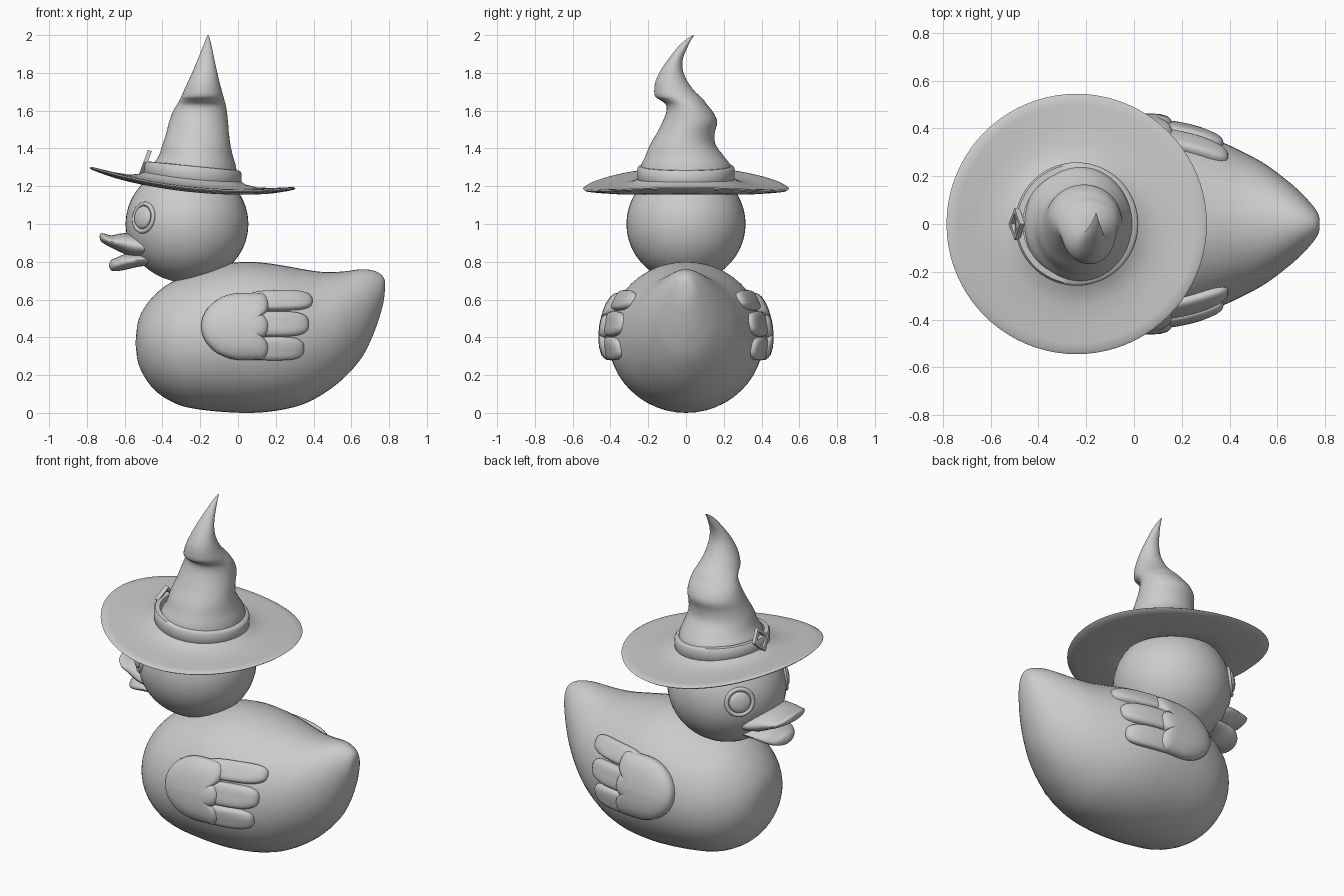
import bpy, bmesh
from math import sin, cos, pi, radians, copysign
from mathutils import Vector, Matrix
from mathutils.bvhtree import BVHTree

if "Cube" in bpy.data.objects:
    bpy.data.objects.remove(bpy.data.objects["Cube"])


def finish(name, bm, angle=40):
    bmesh.ops.recalc_face_normals(bm, faces=bm.faces)
    me = bpy.data.meshes.new(name)
    bm.to_mesh(me)
    bm.free()
    ob = bpy.data.objects.new(name, me)
    bpy.context.collection.objects.link(ob)
    bpy.ops.object.select_all(action='DESELECT')
    ob.select_set(True)
    bpy.context.view_layer.objects.active = ob
    bpy.ops.object.shade_smooth_by_angle(angle=radians(angle))
    return ob


def smooth_rows(rows, n=5):
    """Catmull-Rom interpolation through rows of numbers."""
    out = []
    for i in range(len(rows) - 1):
        p = [rows[max(i - 1, 0)], rows[i], rows[i + 1], rows[min(i + 2, len(rows) - 1)]]
        for k in range(n):
            t = k / n
            out.append([b + .5 * t * (c - a + t * (2*a - 5*b + 4*c - d + t * (3*(b - c) + d - a)))
                        for a, b, c, d in zip(*p)])
    return out + [list(rows[-1])]


def loft(name, rings, closed=False, angle=40):
    bm = bmesh.new()
    vs = [[bm.verts.new(p) for p in r] for r in rings]
    n = len(vs[0])
    pairs = list(zip(vs, vs[1:])) + ([(vs[-1], vs[0])] if closed else [])
    for a, b in pairs:
        for j in range(n):
            bm.faces.new((a[j], a[(j + 1) % n], b[(j + 1) % n], b[j]))
    if not closed:
        bm.faces.new(vs[0])
        bm.faces.new(vs[-1])
    return finish(name, bm, angle)


def loft_x(name, rows, n=48):
    """Rows of x, bottom z, top z, half width."""
    rings = []
    for x, lo, hi, w in smooth_rows(rows):
        w, h = max(w, .004), max((hi - lo) / 2, .004)
        rings.append([(x, w * cos(2*pi*j/n), max(0, (lo + hi) / 2 + h * sin(2*pi*j/n)))
                      for j in range(n)])
    return loft(name, rings)


def ellipsoid(name, matrix):
    bm = bmesh.new()
    bmesh.ops.create_uvsphere(bm, u_segments=48, v_segments=32, radius=1, matrix=matrix)
    return finish(name, bm)


# Body with upturned tail
body = loft_x("body", [
    (-.542, .36, .38, .01), (-.53, .27, .48, .11), (-.50, .20, .55, .19), (-.45, .13, .615, .26),
    (-.38, .075, .675, .32), (-.29, .035, .72, .365), (-.18, .015, .76, .395), (-.06, .004, .79, .41),
    (.05, 0, .80, .412), (.15, .005, .793, .405), (.25, .02, .778, .385), (.35, .048, .76, .35),
    (.45, .1, .746, .305), (.55, .175, .748, .25), (.65, .285, .76, .175), (.71, .40, .755, .12),
    (.75, .51, .738, .075), (.77, .585, .718, .045), (.777, .64, .70, .02)])

# Head
ellipsoid("head", Matrix.LocRotScale(Vector((-.27, 0, 1.0)), None, Vector((.325, .315, .31))))

# Bill halves
loft_x("upper_bill", [
    (-.44, .82, .92, .17), (-.50, .82, .935, .185), (-.56, .825, .95, .175), (-.62, .85, .95, .155),
    (-.67, .874, .94, .14), (-.71, .896, .95, .105), (-.727, .91, .95, .06), (-.732, .925, .94, .02)], 32)
loft_x("lower_bill", [
    (-.44, .78, .84, .14), (-.52, .775, .845, .145), (-.60, .757, .84, .13), (-.645, .75, .82, .1),
    (-.67, .754, .81, .06), (-.682, .774, .79, .02)], 32)

# Eyes: flattened domes with a low socket ring
for s, side in ((1, "left"), (-1, "right")):
    normal = Vector((-.74, s * .68, .12))
    rot = normal.to_track_quat('Z', 'Y')
    pos = Vector((-.505, s * .213, 1.035))
    ellipsoid(side + "_eye", Matrix.LocRotScale(pos, rot, Vector((.06, .06, .022))))
    rings = []
    for i in range(40):
        a = 2 * pi * i / 40
        rings.append([pos + rot @ Vector(((.073 + .012 * cos(b)) * cos(a), (.073 + .012 * cos(b)) * sin(a),
                                          -.008 + .012 * sin(b))) for b in (2*pi*k/10 for k in range(10))])
    loft(side + "_eye_ring", rings, closed=True)

# Wings: domed outlines wrapped on the body
bvh = BVHTree.FromPolygons([v.co for v in body.data.vertices], [p.vertices[:] for p in body.data.polygons])


def wing_patch(name, outline, cx, cz, height, s):
    rings = []
    for t in (1, .985, .95, .9, .8, .6, .4, .2, .02):
        off = height * (1 - t ** 8) ** .5 - .006
        ring = []
        for x, z in outline:
            p = Vector((cx + (x - cx) * t, s * 2, cz + (z - cz) * t))
            loc, nor, _, _ = bvh.ray_cast(p, Vector((0, -s, 0)))
            if nor.y * s < 0:
                nor = -nor
            ring.append(loc + nor * off)
        rings.append(ring)
    loft(name, rings, angle=60)


# Outline of the front covert: round front, three scallops behind
covert = [(.02 + .215 * cos(a), .455 + .173 * sin(a)) for a in (pi/2 + pi*i/32 for i in range(33))]
for zc in (.34, .455, .57):
    covert += [(.125 + .038 * cos(a), zc + .057 * sin(a)) for a in (-pi/2 + pi*i/12 for i in range(13))]

for s, side in ((1, "left"), (-1, "right")):
    wing_patch(side + "_wing_covert", covert, .02, .455, .058, s)
    for k, (x1, zc, hz) in enumerate(((.35, .342, .062), (.375, .47, .066), (.395, .592, .05))):
        cx, rx = (x1 + .04) / 2, (x1 - .04) / 2
        feather = [(cx + rx * copysign(abs(cos(a)) ** .6, cos(a)), zc + hz * copysign(abs(sin(a)) ** .7, sin(a)))
                   for a in (2*pi*i/48 for i in range(48))]
        wing_patch(f"{side}_wing_feather_{k + 1}", feather, cx, zc, .036, s)

# Hat brim: tilted, with edges curled up fore and aft
HX = -.24


def brim_point(r, a, z):
    dx = r * cos(a)
    return (HX + dx, r * sin(a), z - .1 * dx + .19 * dx * dx)


brim_profile = [(.20, 1.27), (.245, 1.245), (.28, 1.222), (.34, 1.206), (.42, 1.199), (.50, 1.197), (.535, 1.194),
                (.545, 1.187), (.535, 1.18), (.50, 1.176), (.42, 1.17), (.34, 1.168), (.26, 1.175), (.20, 1.20)]
loft("hat_brim", [[brim_point(r, 2*pi*j/80, z) for j in range(80)] for r, z in brim_profile], closed=True)

# Hat crown: z, x min, x max, y min, y max
crown_rows = [
    (1.20, -.48, .0, -.25, .25), (1.30, -.455, -.01, -.24, .24), (1.36, -.42, -.027, -.215, .20),
    (1.42, -.40, -.04, -.19, .157), (1.48, -.38, -.048, -.155, .152), (1.54, -.365, -.053, -.125, .165),
    (1.59, -.347, -.058, -.105, .145), (1.63, -.325, -.065, -.105, .113), (1.655, -.31, -.072, -.135, .095),
    (1.675, -.30, -.077, -.163, .075), (1.71, -.285, -.087, -.168, .04), (1.76, -.262, -.1, -.16, .005),
    (1.82, -.235, -.114, -.13, -.018), (1.88, -.21, -.127, -.088, -.015), (1.94, -.185, -.139, -.04, .01),
    (1.98, -.17, -.149, .005, .03), (2.0, -.161, -.157, .04, .046)]
loft("hat_crown", [[((a + b)/2 + (b - a)/2 * cos(t), (c + d)/2 + (d - c)/2 * sin(t), z)
                    for t in (2*pi*j/64 for j in range(64))]
                   for z, a, b, c, d in smooth_rows(crown_rows, 4)], angle=60)

# Hat band
band_profile = [(.225, 1.225), (.25, 1.226), (.258, 1.235), (.258, 1.295), (.25, 1.306), (.225, 1.308)]
loft("hat_band", [[(HX + r * cos(a), r * sin(a), z - .1 * r * cos(a)) for a in (2*pi*j/72 for j in range(72))]
                  for r, z in band_profile], closed=True, angle=50)

# Diamond buckle with prong
lean = Matrix.Translation((-.49, 0, 1.325)) @ Matrix.Rotation(radians(20), 4, 'Y')
frame = []
for i in range(4):
    a = i * pi / 2
    frame.append([lean @ Vector((x, r * cos(a), r * sin(a)))
                  for x, r in ((-.011, .046), (-.011, .068), (.011, .068), (.011, .046))])
loft("hat_buckle", frame, closed=True, angle=20)
bm = bmesh.new()
bmesh.ops.create_cube(bm, size=1, matrix=lean @ Matrix.Diagonal((.014, .1, .014, 1)))
finish("buckle_prong", bm, 20)
